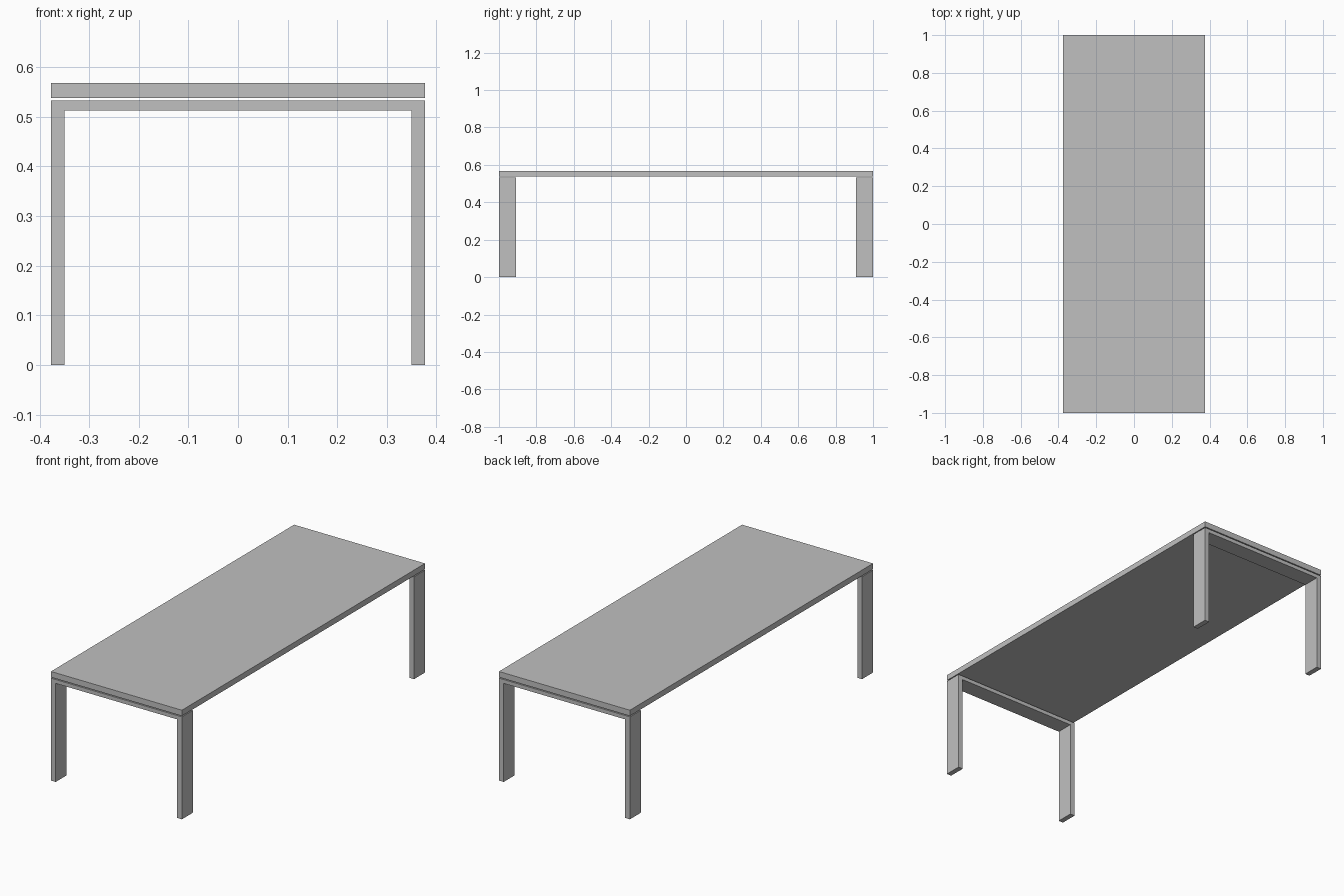
import bpy
import bmesh

cube = bpy.data.objects.get("Cube")
if cube:
    bpy.data.objects.remove(cube, do_unlink=True)

HALF_WIDTH, HALF_LENGTH = 0.377, 1.0
TOP_LOW, TOP_HIGH = 0.538, 0.568
FRAME_HIGH, RAIL_LOW = 0.533, 0.513
LEG_THICK, LEG_DEPTH = 0.027, 0.09

grey = bpy.data.materials.new("light_grey")
grey.use_nodes = True
grey.diffuse_color = (0.53, 0.53, 0.53, 1)
grey.node_tree.nodes["Principled BSDF"].inputs["Base Color"].default_value = grey.diffuse_color


def extrude_profile(name, points, y_start, depth):
    """Extrude a closed x-z outline along +y."""
    bm = bmesh.new()
    face = bm.faces.new([bm.verts.new((x, y_start, z)) for x, z in points])
    result = bmesh.ops.extrude_face_region(bm, geom=[face])
    moved = [v for v in result["geom"] if isinstance(v, bmesh.types.BMVert)]
    bmesh.ops.translate(bm, verts=moved, vec=(0, depth, 0))
    bmesh.ops.recalc_face_normals(bm, faces=bm.faces)
    mesh = bpy.data.meshes.new(name)
    bm.to_mesh(mesh)
    bm.free()
    mesh.materials.append(grey)
    obj = bpy.data.objects.new(name, mesh)
    bpy.context.collection.objects.link(obj)
    return obj


def mirrored(half):
    """Complete a right-to-left outline from its +x half."""
    return half + [(-x, z) for x, z in reversed(half)]


# Table top
top = mirrored([(HALF_WIDTH, TOP_LOW), (HALF_WIDTH, TOP_HIGH)])
extrude_profile("table_top", top, -HALF_LENGTH, 2 * HALF_LENGTH)

# Portal leg frames at both ends, just below the top
inner = HALF_WIDTH - LEG_THICK
portal = mirrored([(inner, RAIL_LOW), (inner, 0), (HALF_WIDTH, 0), (HALF_WIDTH, FRAME_HIGH)])
extrude_profile("front_leg_frame", portal, -HALF_LENGTH, LEG_DEPTH)
extrude_profile("back_leg_frame", portal, HALF_LENGTH - LEG_DEPTH, LEG_DEPTH)
